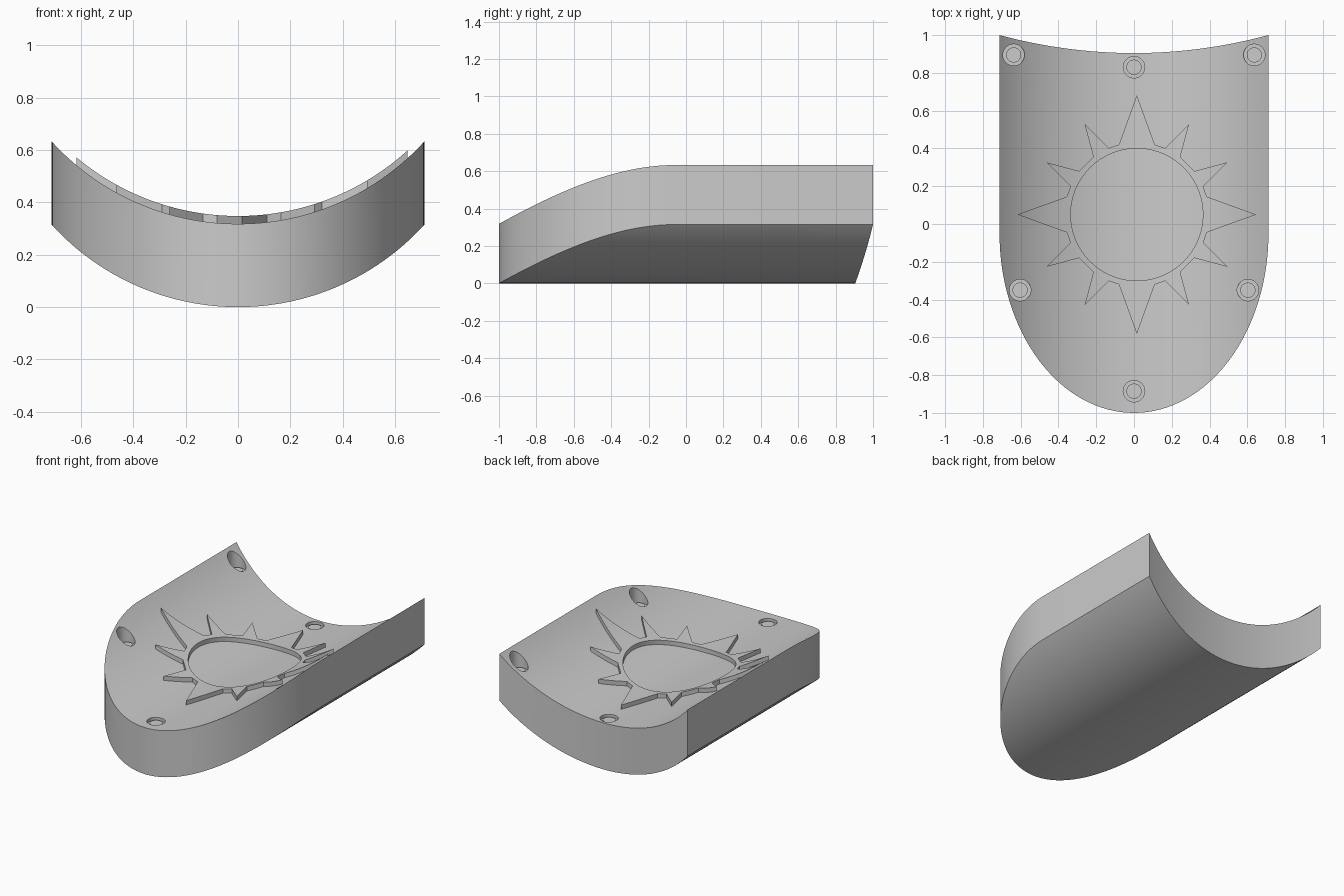
import bpy, bmesh
from math import sin, cos, pi, radians, sqrt

cube = bpy.data.objects.get("Cube")
if cube:
    bpy.data.objects.remove(cube, do_unlink=True)

HALF_W, RADIUS, THICK, RELIEF = 0.712, 0.962, 0.318, 0.03
SUN_X, SUN_Y = 0.015, 0.05

grey = bpy.data.materials.new("plain grey")
grey.use_nodes = True
grey.diffuse_color = (0.6, 0.6, 0.6, 1)
grey.node_tree.nodes["Principled BSDF"].inputs["Base Color"].default_value = (0.6, 0.6, 0.6, 1)


def bend(x):
    """Height of the curved underside at x."""
    return RADIUS - sqrt(RADIUS ** 2 - x * x)


def finish(name, bm):
    bmesh.ops.recalc_face_normals(bm, faces=bm.faces)
    me = bpy.data.meshes.new(name)
    bm.to_mesh(me)
    bm.free()
    me.materials.append(grey)
    ob = bpy.data.objects.new(name, me)
    bpy.context.collection.objects.link(ob)
    return ob


def curved_slab(name, front, back, low, high, steps=64):
    """Bent slab made of strips running front to back."""
    bm = bmesh.new()
    rows = []
    for i in range(steps + 1):
        t = -pi / 2 + pi * i / steps
        x = HALF_W * sin(t)
        z = bend(x)
        rows.append([bm.verts.new(p) for p in (
            (x, front(t), z + low), (x, back(x), z + low),
            (x, back(x), z + high), (x, front(t), z + high))])
    for a, b in zip(rows, rows[1:]):
        for k in range(4):
            n = (k + 1) % 4
            bm.faces.new((a[k], a[n], b[n], b[k]))
    bm.faces.new(rows[0])
    bm.faces.new(rows[-1])
    return finish(name, bm)


def prism(name, points, low, high):
    """Upright prism over a flat outline."""
    bm = bmesh.new()
    base = bm.faces.new([bm.verts.new((x, y, low)) for x, y in points])
    top = bmesh.ops.extrude_face_region(bm, geom=[base])["geom"]
    bmesh.ops.translate(bm, vec=(0, 0, high - low),
                        verts=[v for v in top if isinstance(v, bmesh.types.BMVert)])
    return finish(name, bm)


def circle(cx, cy, r, n=48):
    return [(cx + r * cos(2 * pi * i / n), cy + r * sin(2 * pi * i / n)) for i in range(n)]


def boolean(ob, cutter, operation):
    """Apply a boolean and discard the cutter."""
    cutter.hide_render = True
    mod = ob.modifiers.new("cut", "BOOLEAN")
    mod.operation, mod.solver, mod.object = operation, "EXACT", cutter
    bpy.context.view_layer.objects.active = ob
    bpy.ops.object.modifier_apply(modifier=mod.name)
    bpy.data.objects.remove(cutter, do_unlink=True)


# Shield body: rounded front, straight sides, hollowed back edge
body = curved_slab("shield_body",
                   lambda t: -0.05 - 0.95 * cos(t),
                   lambda x: 0.905 + 0.095 * (x / HALF_W) ** 2,
                   0, THICK)
parts = [body]

# Sunk round sockets, each with a low stud on its floor
spots = [("back_centre", 0, 0.83), ("front_centre", 0, -0.885)]
for side, s in (("left", 1), ("right", -1)):
    spots += [("back_" + side, s * 0.637, 0.895), ("front_" + side, s * 0.603, -0.35)]
for label, x, y in spots:
    floor = THICK + bend(max(abs(x) - 0.057, 0)) - 0.02
    boolean(body, prism("socket_cutter", circle(x, y, 0.057), floor, 1), "DIFFERENCE")
    parts.append(prism("stud_" + label, circle(x, y, 0.04), floor - 0.01, floor + 0.01))

# Raised sun: twelve rays, every third one longer, around an open disc
outline = []
for i in range(12):
    tip, spread = (0.632, 14.4) if i % 3 == 0 else (0.553, 7)
    for r, turn in ((0.382, -spread), (tip, 0), (0.382, spread)):
        a = radians(30 * i + turn)
        outline.append((SUN_X + r * cos(a), SUN_Y + r * sin(a)))
sun = curved_slab("sun_relief", lambda t: -0.8, lambda x: 0.8,
                  THICK - 0.02, THICK + RELIEF)
boolean(sun, prism("ray_cutter", outline, -0.5, 1.5), "INTERSECT")
boolean(sun, prism("disc_cutter", circle(SUN_X, SUN_Y, 0.35, 72), -0.6, 1.6), "DIFFERENCE")
parts.append(sun)

# Smooth curves, crisp edges
bpy.ops.object.select_all(action="DESELECT")
for ob in parts:
    ob.select_set(True)
bpy.context.view_layer.objects.active = body
bpy.ops.object.shade_smooth_by_angle(angle=radians(30))
